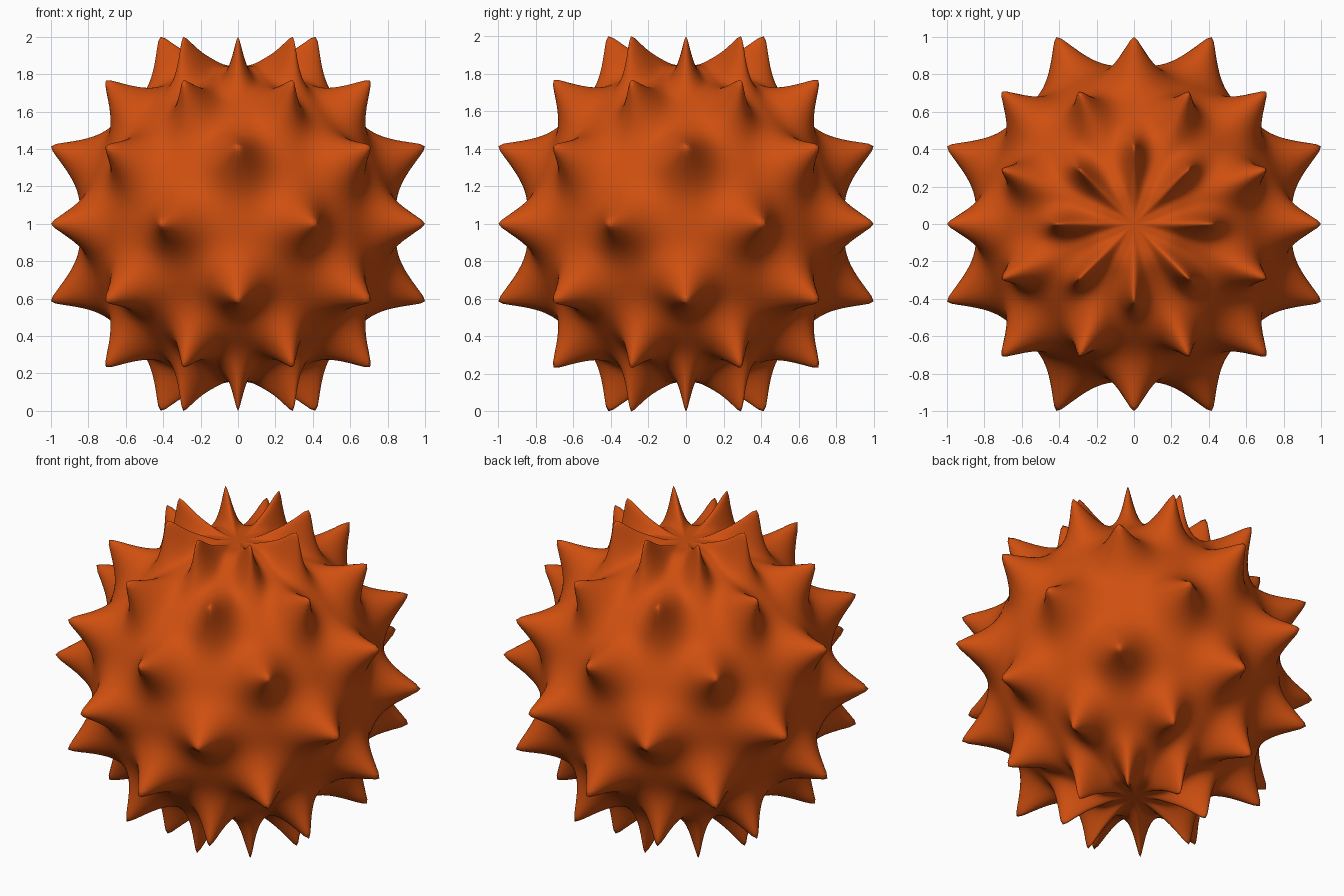
import bpy, bmesh, math

if "Cube" in bpy.data.objects:
    bpy.data.objects.remove(bpy.data.objects["Cube"])

STEP = math.radians(22.5)   # spacing of the spike checkerboard
BASE, TIP = 0.845, 1.082    # body radius, spike tip radius


def spike_height(lon, lat):
    """Sum of concave cones placed on every second point of a 16 x 7 grid."""
    u, v = lon / STEP, lat / STEP
    total = 0.0
    for j in range(math.floor(v), math.floor(v) + 2):
        if abs(j) > 3:
            continue
        for i in range(math.floor(u), math.floor(u) + 2):
            if (i + j) % 2 == 0:
                continue
            d = math.hypot(u - i, v - j)
            d = math.sqrt(d * d + 0.04 ** 2) - 0.04   # slightly blunt tip
            if d < 1:
                total += (1 - d) ** 3.3
    return total


# Spiky ball: fine sphere pushed outward into spikes
bm = bmesh.new()
bmesh.ops.create_uvsphere(bm, u_segments=320, v_segments=160, radius=1.0)
for vert in bm.verts:
    n = vert.co.normalized()
    lon = math.atan2(n.y, n.x)
    lat = math.asin(max(-1.0, min(1.0, n.z)))
    # body is a little flattened around both poles
    body = BASE + 0.02 * math.exp(-((abs(math.degrees(lat)) - 76) / 6) ** 2)
    h = min(1.0, spike_height(lon, lat))
    vert.co = n * (body + (TIP - body) * h)
    vert.co.z += 1.0
for f in bm.faces:
    f.smooth = True
mesh = bpy.data.meshes.new("spiky_ball")
bm.to_mesh(mesh)
bm.free()

ball = bpy.data.objects.new("spiky_ball", mesh)
bpy.context.collection.objects.link(ball)

# Single flat colour
orange = bpy.data.materials.new("burnt orange")
orange.diffuse_color = (0.62, 0.078, 0.005, 1.0)
orange.use_nodes = True
orange.node_tree.nodes["Principled BSDF"].inputs["Base Color"].default_value = orange.diffuse_color
mesh.materials.append(orange)
